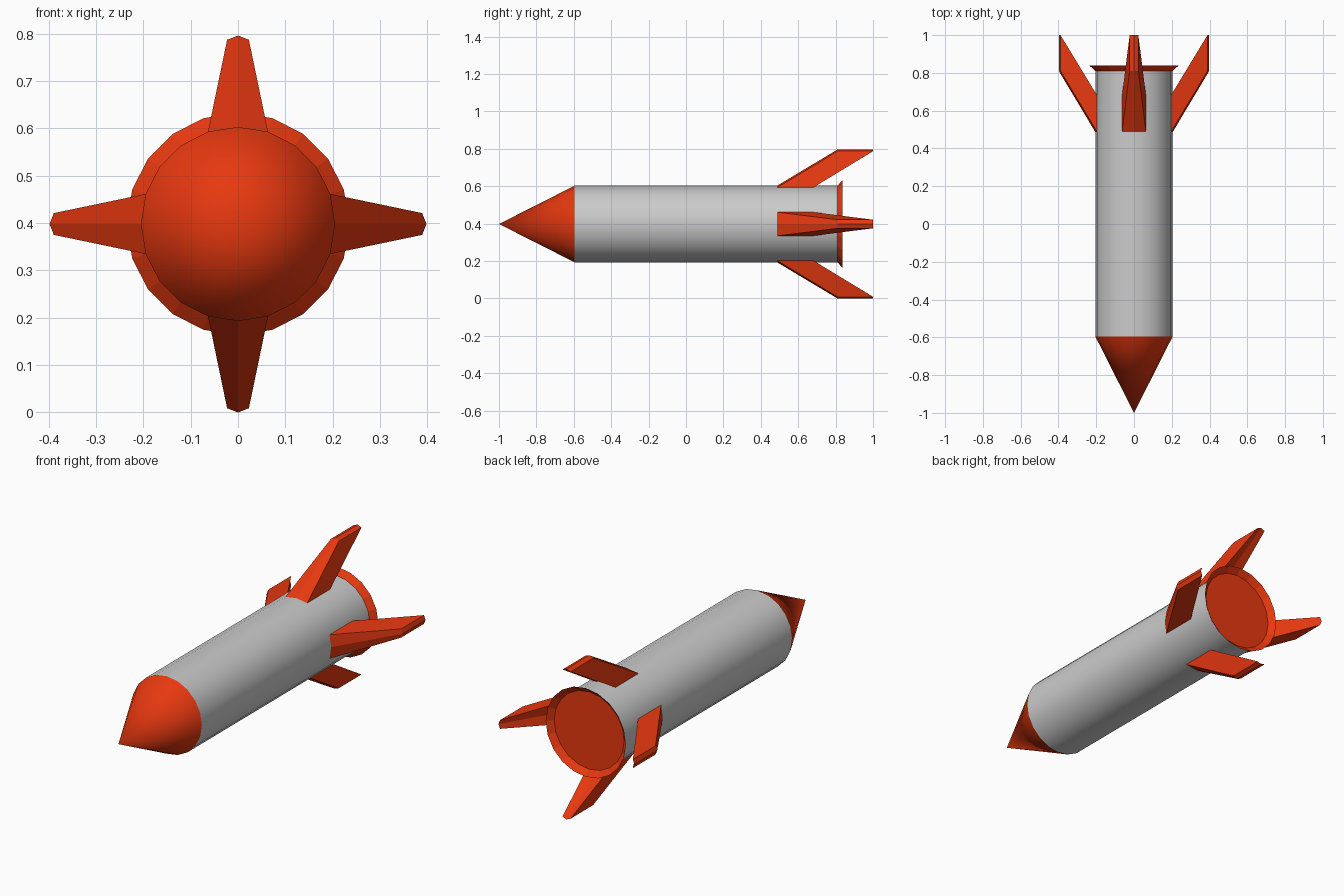
import bpy, bmesh
from math import sin, cos, pi, radians

if "Cube" in bpy.data.objects:
    bpy.data.objects.remove(bpy.data.objects["Cube"])

SIDES, R, CZ = 20, 0.205, 0.398

red = bpy.data.materials.new("red_paint")
red.diffuse_color = (0.8, 0.04, 0.005, 1)
red.use_nodes = True
red.node_tree.nodes["Principled BSDF"].inputs["Base Color"].default_value = red.diffuse_color


def make(name, verts, faces, mat=None, smooth=None):
    me = bpy.data.meshes.new(name)
    me.from_pydata(verts, [], faces)
    bm = bmesh.new()
    bm.from_mesh(me)
    bmesh.ops.recalc_face_normals(bm, faces=bm.faces)
    bm.to_mesh(me)
    bm.free()
    ob = bpy.data.objects.new(name, me)
    bpy.context.collection.objects.link(ob)
    if mat:
        me.materials.append(mat)
    if smooth:
        bpy.ops.object.select_all(action='DESELECT')
        ob.select_set(True)
        bpy.context.view_layer.objects.active = ob
        bpy.ops.object.shade_smooth_by_angle(angle=radians(smooth))
    return ob


def polar(r, a, y):
    return (r * sin(a), y, CZ + r * cos(a))


def ring(r, y):
    return [polar(r, 2 * pi * i / SIDES, y) for i in range(SIDES)]


def band():
    return [(i, (i + 1) % SIDES, (i + 1) % SIDES + SIDES, i + SIDES) for i in range(SIDES)]


# Long grey body tube
make("body", ring(R, -0.595) + ring(R, 0.81), band(), smooth=40)

# Pointed nose cone
make("nose_cone", ring(R, -0.595) + [(0, -1, CZ)],
     [(i, (i + 1) % SIDES, SIDES) for i in range(SIDES)], red, smooth=40)

# Tail disc and flared exhaust rim
make("tail_disc", ring(R, 0.81), [tuple(range(SIDES))], red)
make("exhaust_rim", ring(R, 0.81) + ring(0.235, 0.838), band(), red)

# Four swept fins, each growing from two body facets and tapering to the tip
STEP = 2 * pi / SIDES


def fin(name, a):
    def strip(half, edge, mid, y):
        out = []
        for u, v in ((-half, edge), (0, mid), (half, edge)):
            out.append((u * cos(a) + v * sin(a), y, CZ - u * sin(a) + v * cos(a)))
        return out
    root = (R * sin(STEP), R * cos(STEP), R)
    tip = (0.023, 0.389, 0.398)
    v = strip(*root, 0.487) + strip(*root, 0.68) + strip(*tip, 0.81) + strip(*tip, 1.0)
    f = [(0, 1, 7, 6), (1, 2, 8, 7),        # leading
         (3, 4, 10, 9), (4, 5, 11, 10),     # trailing
         (6, 7, 10, 9), (7, 8, 11, 10),     # tip
         (0, 3, 9, 6), (2, 5, 11, 8),       # sides
         (0, 1, 4, 3), (1, 2, 5, 4)]        # root
    make(name, v, f, red)


for i, side in enumerate(("top", "right", "bottom", "left")):
    fin(side + "_fin", i * pi / 2)
